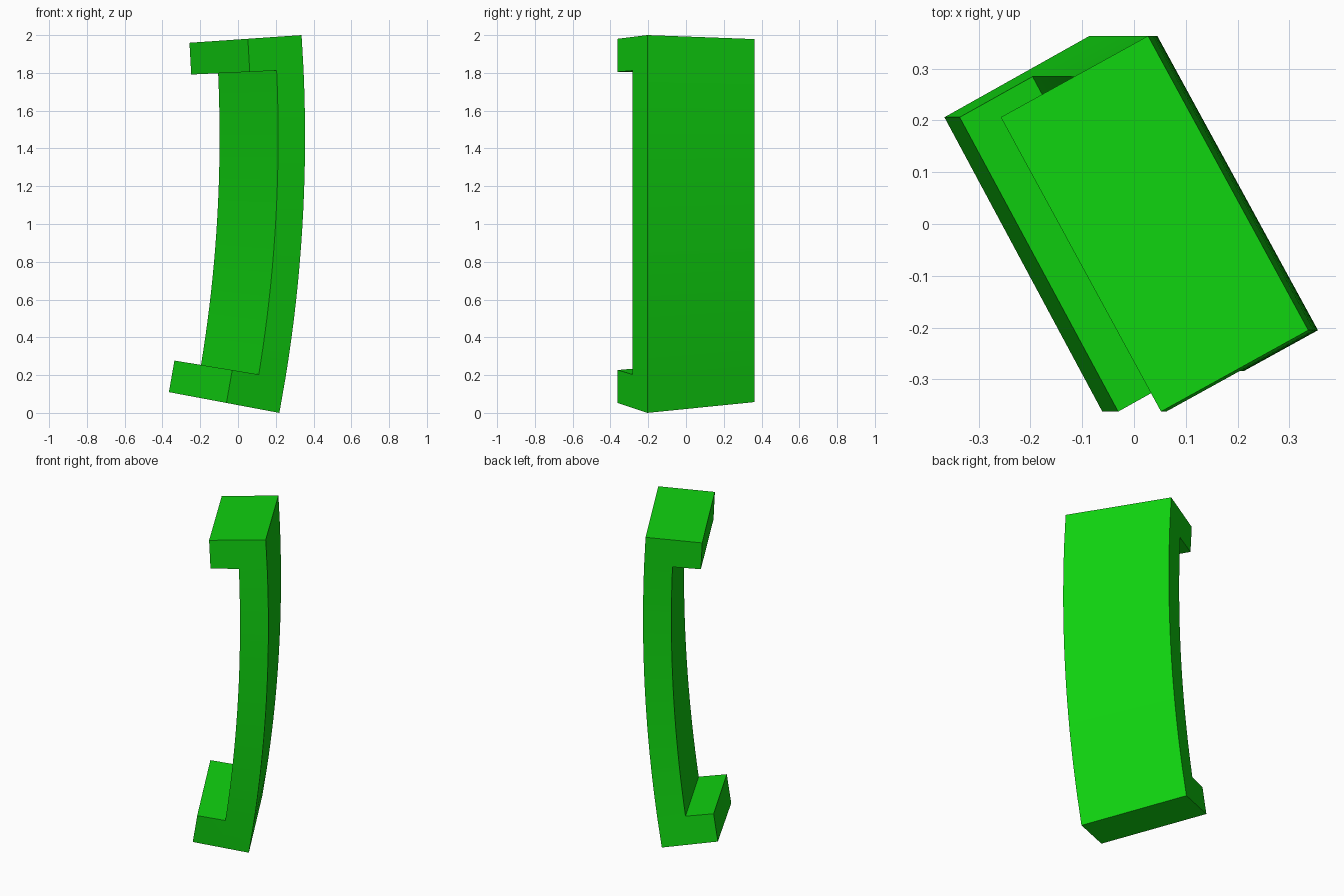
import bpy, bmesh, math

if "Cube" in bpy.data.objects:
    bpy.data.objects.remove(bpy.data.objects["Cube"], do_unlink=True)

# Bend: a large arc in the xz plane
RADIUS, CENTRE_X, CENTRE_Z = 7.9, -7.545, 1.46
CORNER = (0.0, -0.205)       # outer front corner of the section (radial offset, y)
WIDTH = (-0.31, 0.568)       # across the plate
DEPTH = (-0.285, -0.157)     # from the outer face to the lug tips

# Stations along the arc: lower lug, long plate, upper lug
LOW, LUG_LOW, LUG_HIGH, HIGH = (math.radians(a) for a in (-10.65, -9.32, 2.6, 3.92))
STEPS = 20
stations = [LOW] + [LUG_LOW + (LUG_HIGH - LUG_LOW) * i / STEPS for i in range(STEPS + 1)] + [HIGH]
last = len(stations) - 2     # index of the upper lug cell


def bend(t, depth, width):
    """Place a point of the section on the arc at angle t."""
    s = CORNER[0] + WIDTH[0] * width + DEPTH[0] * depth
    y = CORNER[1] + WIDTH[1] * width + DEPTH[1] * depth
    r = RADIUS + s
    return (CENTRE_X + r * math.cos(t), y, CENTRE_Z + r * math.sin(t))


def solid(i, j):
    """The plate fills the outer half; lugs fill the inner half at both ends."""
    return 0 <= i <= last and (j == 0 or (j == 1 and i in (0, last)))


bm = bmesh.new()
verts = {}


def vert(i, j, k):
    if (i, j, k) not in verts:
        verts[i, j, k] = bm.verts.new(bend(stations[i], j / 2, k))
    return verts[i, j, k]


def quad(*keys):
    bm.faces.new([vert(*key) for key in keys])


# Skin every filled cell where it meets open space
for i in range(last + 1):
    for j in range(2):
        if not solid(i, j):
            continue
        for k in (0, 1):
            quad((i, j, k), (i + 1, j, k), (i + 1, j + 1, k), (i, j + 1, k))
        for di in (0, 1):
            if not solid(i + 2 * di - 1, j):
                quad((i + di, j, 0), (i + di, j + 1, 0), (i + di, j + 1, 1), (i + di, j, 1))
        for dj in (0, 1):
            if not solid(i, j + 2 * dj - 1):
                quad((i, j + dj, 0), (i + 1, j + dj, 0), (i + 1, j + dj, 1), (i, j + dj, 1))

bmesh.ops.recalc_face_normals(bm, faces=bm.faces)
mesh = bpy.data.meshes.new("curved_bracket")
bm.to_mesh(mesh)
bm.free()

bracket = bpy.data.objects.new("curved_bracket", mesh)
bpy.context.collection.objects.link(bracket)

# Green finish
colour = (0.005, 0.65, 0.005, 1.0)
green = bpy.data.materials.new("green")
green.use_nodes = True
green.diffuse_color = colour
green.node_tree.nodes["Principled BSDF"].inputs["Base Color"].default_value = colour
mesh.materials.append(green)

# Smooth bend with crisp edges
bpy.ops.object.select_all(action='DESELECT')
bracket.select_set(True)
bpy.context.view_layer.objects.active = bracket
bpy.ops.object.shade_smooth_by_angle(angle=math.radians(30))
